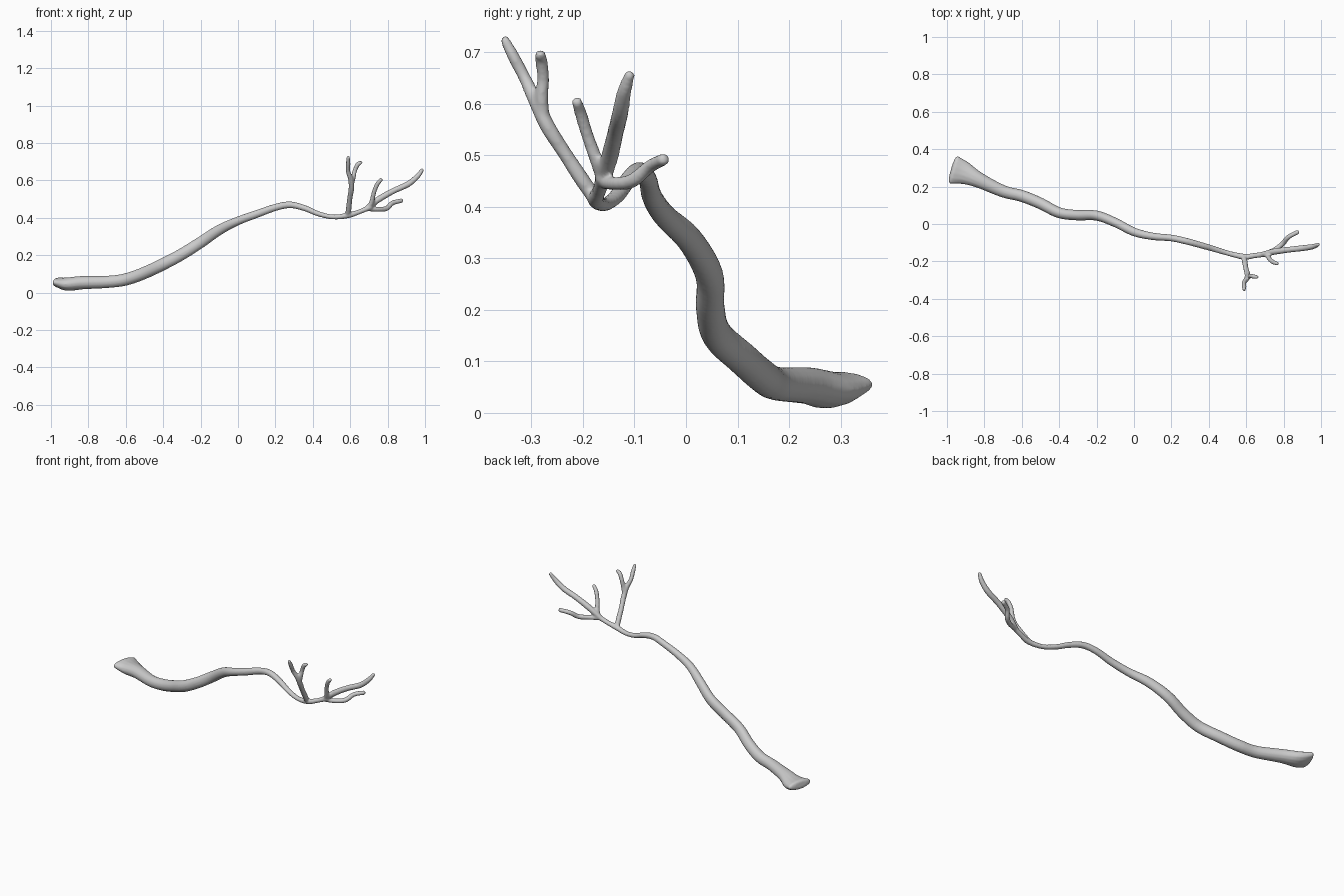
import bpy, bmesh, math
from mathutils import Vector

SIDES = 14
STEPS = 5


def spline(points):
    """Catmull-Rom resampling of (x, y, z, side radius, up radius) points."""
    pts = [Vector(p) for p in points]
    pts = [pts[0] * 2 - pts[1]] + pts + [pts[-1] * 2 - pts[-2]]
    out = []
    for a, b, c, d in zip(pts, pts[1:], pts[2:], pts[3:]):
        for i in range(STEPS):
            t = i / STEPS
            out.append(0.5 * (b * 2 + (c - a) * t + (a * 2 - b * 5 + c * 4 - d) * t * t
                              + (b * 3 - a - c * 3 + d) * t ** 3))
    return out + [pts[-2]]


def tube(bm, points):
    """Tapered elliptical limb swept along a smooth path with rounded ends."""
    path = spline([p if len(p) == 5 else (*p, p[3]) for p in points])
    pos = [Vector(p[:3]) for p in path]
    side, rings = Vector((0.3, 1, 0)), []
    for i, p in enumerate(path):
        tan = (pos[min(i + 1, len(pos) - 1)] - pos[max(i - 1, 0)]).normalized()
        side = (side - tan * side.dot(tan)).normalized()
        up = tan.cross(side)
        # extra shrunken rings round off the two ends
        caps = [(0, 1)]
        if i == 0:
            caps = [(-0.45, 0.55), (-0.3, 0.85), (0, 1)]
        elif i == len(path) - 1:
            caps = [(0, 1), (0.35, 0.85), (0.6, 0.5)]
        for off, k in caps:
            ring = []
            for s in range(SIDES):
                a = 2 * math.pi * s / SIDES
                ring.append(bm.verts.new(pos[i] + tan * off * p[4]
                            + side * math.cos(a) * p[3] * k + up * math.sin(a) * p[4] * k))
            rings.append(ring)
    for r, q in zip(rings, rings[1:]):
        for s in range(SIDES):
            t = (s + 1) % SIDES
            bm.faces.new((r[s], r[t], q[t], q[s]))
    bm.faces.new(rings[0][::-1])
    bm.faces.new(rings[-1])


# Main stem with flattened flare at the broken end
stem = [(-.965, .29, .055, .078, .026), (-.91, .273, .045, .062, .036), (-.83, .235, .053, .042, .036),
        (-.70, .175, .057, .033, .033), (-.60, .150, .070, .032, .033), (-.50, .110, .105, .031, .033),
        (-.40, .060, .152, .029, .033), (-.30, .047, .205, .028, .032), (-.20, .045, .268, .027, .031),
        (-.10, .008, .335, .025, .028), (0, -.042, .383, .023, .023), (.10, -.066, .420, .020, .021),
        (.20, -.075, .455, .018, .019), (.28, -.092, .469, .018, .018), (.36, -.114, .450, .017, .016),
        (.43, -.134, .421, .016, .014), (.51, -.158, .404, .014, .013), (.59, -.175, .413, .016, .015),
        (.65, -.168, .432, .014, .013), (.71, -.160, .458, .016, .015)]

# Leading twig that carries on from the stem
leader = [(.69, -.162, .45, .015), (.75, -.148, .497, .017), (.83, -.137, .543, .016),
          (.91, -.128, .58, .016), (.96, -.12, .622, .014), (.985, -.109, .657, .010)]

# Low side twig
low_twig = [(.69, -.162, .448, .013), (.75, -.138, .445, .013), (.795, -.105, .450, .014),
            (.825, -.07, .478, .013), (.875, -.043, .492, .012)]

# Short upright twig
short_twig = [(.70, -.162, .455, .013), (.715, -.172, .485, .013), (.727, -.190, .535, .012),
              (.745, -.204, .58, .012), (.767, -.212, .605, .010)]

# Tall twig with a forked tip
tall_twig = [(.585, -.172, .41, .014), (.592, -.2, .45, .015), (.598, -.236, .505, .014),
             (.606, -.268, .555, .015), (.603, -.292, .605, .014), (.588, -.313, .65, .012),
             (.589, -.334, .69, .012), (.589, -.352, .725, .009)]
fork_tip = [(.606, -.275, .57, .012), (.615, -.28, .61, .013), (.624, -.277, .65, .012),
            (.64, -.281, .685, .012), (.658, -.283, .696, .010)]

bm = bmesh.new()
for limb in (stem, leader, low_twig, short_twig, tall_twig, fork_tip):
    tube(bm, limb)
bmesh.ops.recalc_face_normals(bm, faces=bm.faces)
mesh = bpy.data.meshes.new("branch")
bm.to_mesh(mesh)
bm.free()
branch = bpy.data.objects.new("branch", mesh)
bpy.context.collection.objects.link(branch)

# Weld the limbs into one skin and soften the forks
remesh = branch.modifiers.new("weld", "REMESH")
remesh.mode = "VOXEL"
remesh.voxel_size = 0.005
remesh.use_smooth_shade = True
soften = branch.modifiers.new("soften", "SMOOTH")
soften.factor = 0.5
soften.iterations = 4
